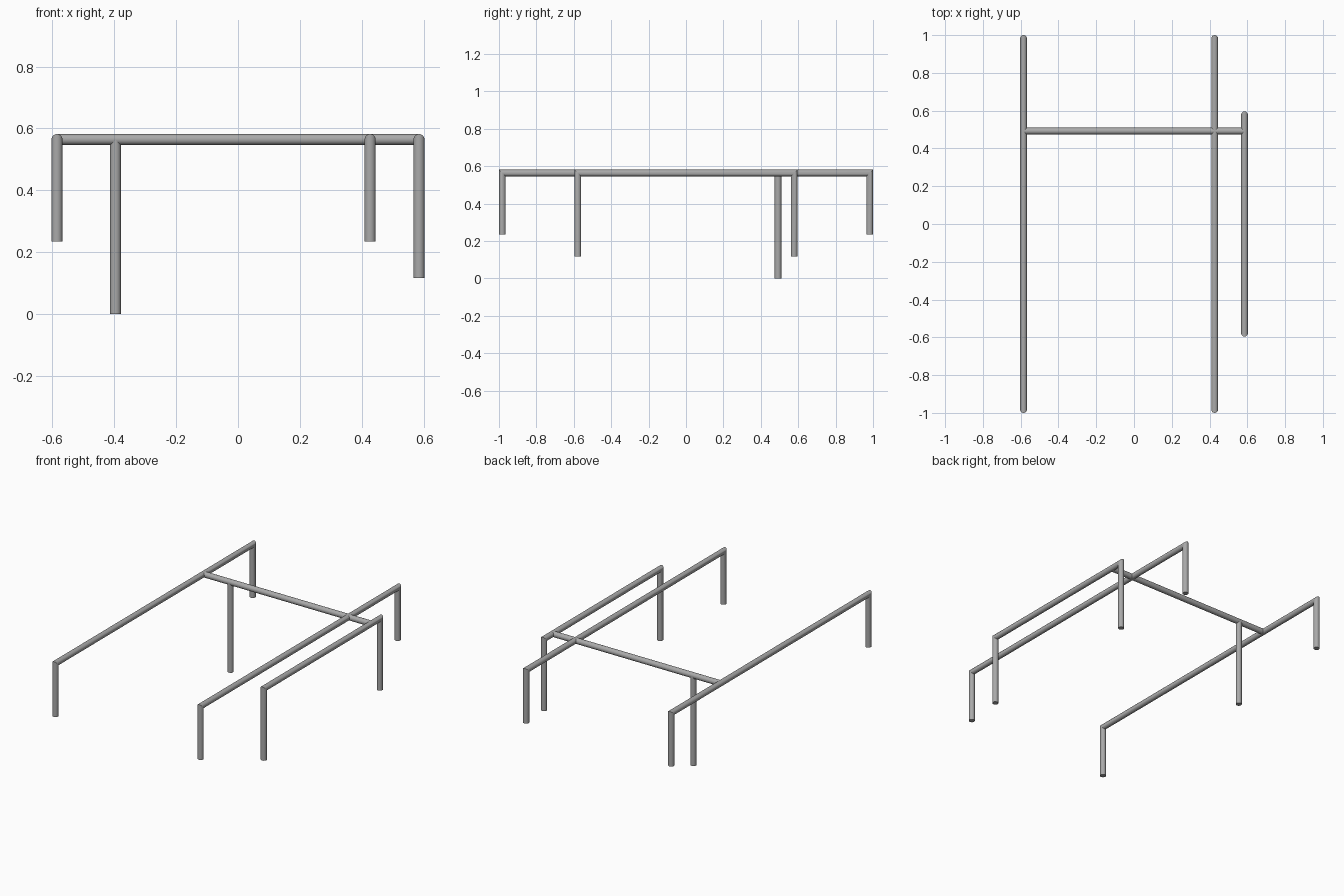
import bpy, bmesh, math
from mathutils import Vector

cube = bpy.data.objects.get("Cube")
if cube:
    bpy.data.objects.remove(cube, do_unlink=True)

RADIUS = 0.0178
SIDES = 32
RAIL_Z = 0.564
CROSS_Y = 0.492

steel = bpy.data.materials.new("grey_steel")
steel.use_nodes = True
colour = (0.4, 0.4, 0.4, 1)
steel.diffuse_color = colour
steel.node_tree.nodes["Principled BSDF"].inputs["Base Color"].default_value = colour


def tube(name, points):
    """Round capped tube along a flat path, with mitred corners."""
    pts = [Vector(p) for p in points]
    dirs = [(b - a).normalized() for a, b in zip(pts, pts[1:])]
    # side is the direction perpendicular to the plane of the path
    side = dirs[0].cross(dirs[1]).normalized() if len(dirs) > 1 else dirs[0].orthogonal().normalized()
    bm = bmesh.new()
    rings = []
    for i, p in enumerate(pts):
        before, after = dirs[max(i - 1, 0)], dirs[min(i, len(dirs) - 1)]
        n1, n2 = side.cross(before), side.cross(after)
        mitre = (n1 + n2) / (1 + n1.dot(n2))
        angles = [math.tau * k / SIDES for k in range(SIDES)]
        rings.append([bm.verts.new(p + RADIUS * (side * math.cos(a) + mitre * math.sin(a)))
                      for a in angles])
    for low, high in zip(rings, rings[1:]):
        for k in range(SIDES):
            n = (k + 1) % SIDES
            bm.faces.new((low[k], low[n], high[n], high[k]))
    bm.faces.new(rings[0])
    bm.faces.new(rings[-1])
    bmesh.ops.recalc_face_normals(bm, faces=bm.faces)
    mesh = bpy.data.meshes.new(name)
    bm.to_mesh(mesh)
    bm.free()
    mesh.materials.append(steel)
    obj = bpy.data.objects.new(name, mesh)
    bpy.context.collection.objects.link(obj)
    bpy.ops.object.select_all(action="DESELECT")
    obj.select_set(True)
    bpy.context.view_layer.objects.active = obj
    bpy.ops.object.shade_smooth_by_angle(angle=math.radians(35))


def rail(name, x, half_length, foot_z):
    """Lengthwise rail with a post turned down at each end."""
    y = half_length - RADIUS
    tube(name, [(x, -y, foot_z), (x, -y, RAIL_Z), (x, y, RAIL_Z), (x, y, foot_z)])


# Lengthwise rails
rail("right_long_rail", -0.585, 1.0, 0.234)
rail("left_long_rail", 0.427, 1.0, 0.234)
rail("left_short_rail", 0.585, 0.596, 0.117)

# Crossbar and its support post
tube("crossbar", [(-0.585, CROSS_Y, RAIL_Z), (0.585, CROSS_Y, RAIL_Z)])
tube("support_post", [(-0.396, CROSS_Y, 0), (-0.396, CROSS_Y, RAIL_Z)])
